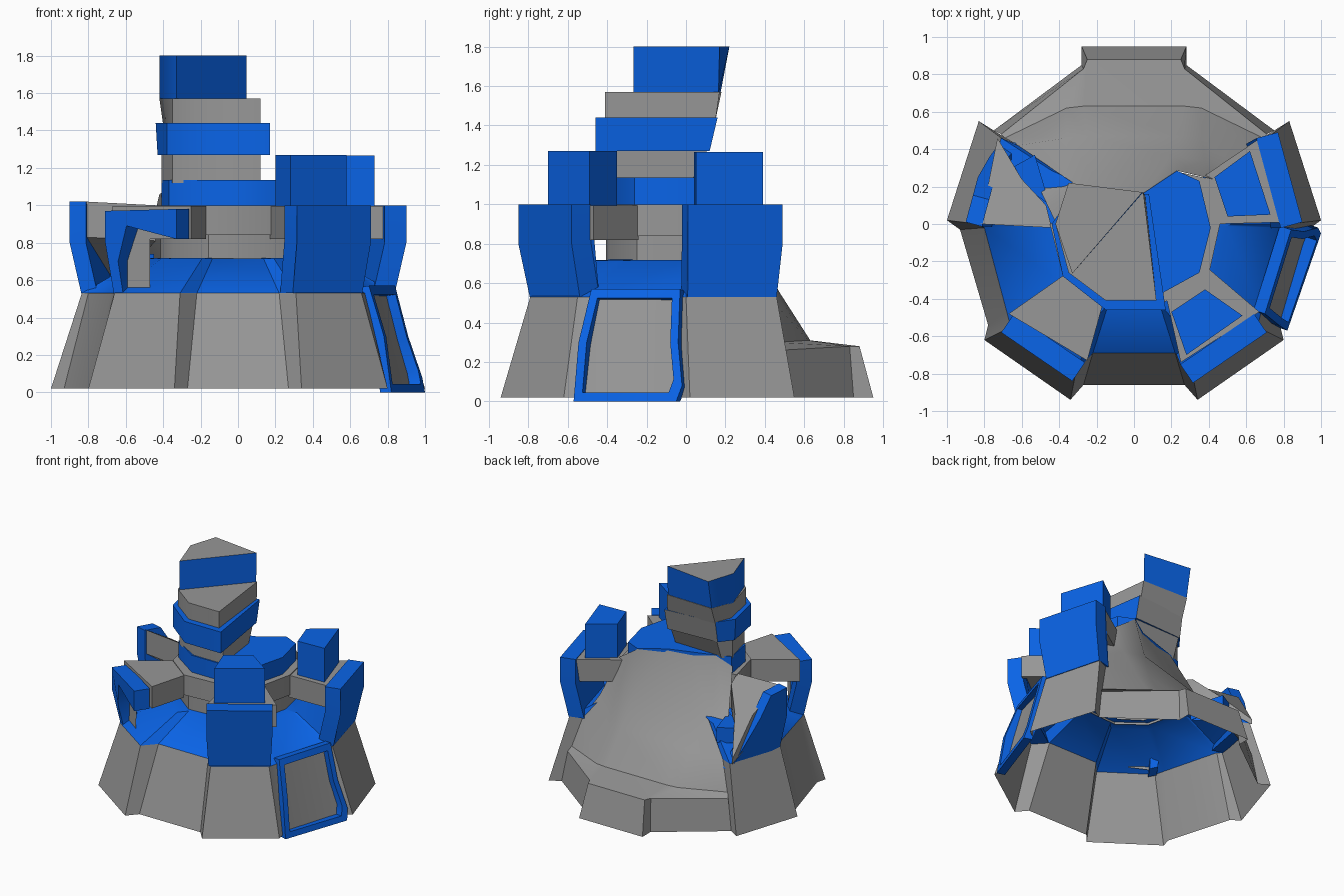
import bpy, bmesh, math
from mathutils import Vector

if "Cube" in bpy.data.objects:
    bpy.data.objects.remove(bpy.data.objects["Cube"])


def material(name, rgb):
    m = bpy.data.materials.new(name)
    m.diffuse_color = (*rgb, 1)
    m.use_nodes = True
    m.node_tree.nodes["Principled BSDF"].inputs["Base Color"].default_value = m.diffuse_color
    return m


GREY, BLUE = 0, 1
MATS = [material("stone grey", (0.31, 0.31, 0.31)), material("bright blue", (0.003, 0.13, 0.82))]


def build(name, verts, faces, mat, rule=None):
    """Mesh from points; rule(normal) may override the material of a face."""
    bm = bmesh.new()
    vs = [bm.verts.new(v) for v in verts]
    for f in faces:
        bm.faces.new([vs[i] for i in f])
    bmesh.ops.recalc_face_normals(bm, faces=bm.faces)
    bm.normal_update()
    for f in bm.faces:
        f.material_index = rule(f.normal) if rule else mat
    me = bpy.data.meshes.new(name)
    bm.to_mesh(me)
    bm.free()
    for m in MATS:
        me.materials.append(m)
    ob = bpy.data.objects.new(name, me)
    bpy.context.collection.objects.link(ob)
    return ob


def grid(name, rows, mat, rule=None):
    """Open sheet through rows of equal length."""
    n = len(rows[0])
    faces = [(r * n + i, r * n + i + 1, (r + 1) * n + i + 1, (r + 1) * n + i)
             for r in range(len(rows) - 1) for i in range(n - 1)]
    return build(name, [p for r in rows for p in r], faces, mat, rule)


def solid(name, bot, top, mat, rule=None, caps="bt"):
    """Walls between two matching outlines, with bottom (b) and top (t) caps."""
    n = len(bot)
    faces = [(i, (i + 1) % n, n + (i + 1) % n, n + i) for i in range(n)]
    if "b" in caps:
        faces.append(tuple(range(n))[::-1])
    if "t" in caps:
        faces.append(tuple(range(n, 2 * n)))
    return build(name, list(bot) + list(top), faces, mat, rule)


def prism(name, pts, z0, z1, mat, rule=None, low=None, caps="bt"):
    return solid(name, [(x, y, z0) for x, y in (low or pts)], [(x, y, z1) for x, y in pts], mat, rule, caps)


# --- fortress base: half outlines mirrored, open underneath and at the back
half_low = [(.27, -.86), (.34, -.94), (.80, -.62), (.78, -.54), (.93, -.03), (1.0, .02), (.83, .55), (.75, .50)]
half_top = [(.22, -.69), (.31, -.79), (.66, -.55), (.68, -.47), (.80, -.02), (.835, 0), (.71, .46), (.62, .42)]


def mirrored(half, z, s=1.0):
    full = [(-x, y) for x, y in reversed(half)] + half
    return [(x * s, y * s, z) for x, y in full]


low, top = mirrored(half_low, .02), mirrored(half_top, .53)
grid("base_wall", [low, top], GREY)
grid("sloped_roof", [top, mirrored(half_top, .715, .62), mirrored(half_top, .72, .46)], BLUE)

# --- back slope: low projecting block, then hollow rise to the keep
outer = [(.75, .50, .02), (.71, .48, .26), (.69, .46, .30), (.62, .42, .53)]
corner = [(.28, .85, .02), (.27, .83, .28), (.36, .62, .31), (.36, .46, .54)]
block = [(.28, .95, .02), (.25, .88, .28), (.27, .63, .31), (.25, .47, .56)]
rows = []
for r in zip(outer, corner, block):
    rows.append([(-x, y, z) for x, y, z in r] + list(reversed(r)))
rows.append([(-.51, .20, .68), (-.37, .20, .72), (-.20, .24, .75), (.20, .36, .80), (.38, .34, .78), (.54, .31, .70)])
rows.append([(-.42, .01, 1.06), (-.30, .05, 1.13), (-.12, .10, 1.13), (.06, .165, 1.13), (.23, .285, 1.13),
             (.42, .24, 1.0)])
grid("back_slope", rows, GREY)

# --- door frame on the right wall
loop = [Vector(p) for p in ((.82, -.57, 0), (1.0, -.05, 0), (.985, -.02, .08), (.91, -.04, .30),
                            (.84, -.03, .57), (.70, -.48, .57), (.78, -.545, .30))]
c = Vector((.86, -.29, .28))
inner = [c + (p - c) * .84 for p in loop]
back = Vector((-.06, .02, -.01))
n = len(loop)
rings = [loop, inner, [p + back for p in inner], [p + back for p in loop]]
for p in rings[2] + rings[3]:
    p.z = max(p.z, 0)
faces = [(a * n + i, a * n + (i + 1) % n, (a + 1) % 4 * n + (i + 1) % n, (a + 1) % 4 * n + i)
         for a in (0, 1, 3) for i in range(n)]
build("door_frame", [p for r in rings for p in r], faces, BLUE)


# --- flared tower shields at the corners
def shield(name, p, q, profile, thick=.12):
    p, q = Vector(p), Vector(q)
    d = q - p
    inward = Vector((-d.y, d.x)).normalized()
    if inward.dot(p + q) > 0:
        inward = -inward

    def side(t):
        out = []
        for u, z in profile:
            k = max(0, (.8 - z) / .27)
            v = p + d * (u + (.5 - u) * .06 * k) + inward * (t + .06 * k)
            out.append((v.x, v.y, z))
        return out
    return solid(name, side(0), side(thick), BLUE)


full = [(0, .53), (1, .53), (1, .8), (1, 1), (0, 1), (0, .8)]
shield("front_right_shield", (.315, -.85), (.71, -.58), full)
shield("right_shield", (.90, .01), (.77, .49), full)
# broken shields: one post with a lintel, one cut diagonally
shield("front_left_shield", (-.71, -.58), (-.33, -.84),
       [(0, .52), (.14, .50), (.14, .70), (.30, .89), (1, .82), (1, .98), (0, .97), (0, .8)])
shield("left_shield", (-.90, .01), (-.77, .49),
       [(0, .53), (1, .47), (.75, .66), (.5, .85), (.3, 1.0), (0, 1.02), (0, .8)], .09)

# --- grey bridges from the shields to the centre
for name, pts in {
    "front_right_bridge": [(.17, -.38), (.25, -.74), (.67, -.47), (.40, -.24)],
    "right_bridge": [(.44, 0), (.80, .01), (.66, .45), (.38, .26)],
    "front_left_bridge": [(-.17, -.44), (-.25, -.73), (-.67, -.48), (-.37, -.27)],
}.items():
    prism(name, pts, .82, .995, GREY)
ramp = [(-.82, 0, 1.02), (-.44, -.02, 1.0), (-.47, .10, .97), (-.60, .24, .82), (-.73, .46, .57), (-.77, .26, .86)]
solid("left_bridge", [(x, y, max(z - .19, .53)) for x, y, z in ramp], ramp, GREY)
prism("broken_roof_shard", [(-.69, .28), (-.53, .37), (-.45, .10)], .62, .74, BLUE, caps="t")
# inner panel behind the broken front left shield
grid("front_left_panel", [[(-.64, -.50, .53), (-.47, -.62, .55)], [(-.64, -.50, .84), (-.47, -.60, .84)]], GREY)

# --- blue turrets
prism("front_turret", [(.20, -.47), (.38, -.35), (.58, -.49), (.28, -.70)], .99, 1.27, BLUE, caps="t")
prism("right_turret", [(.43, .25), (.62, .39), (.73, .05), (.50, .04)], .99, 1.265, BLUE, caps="t")

# --- central keep: core, overhanging ring, blue drum
ring = [(-.17, -.44), (.16, -.42), (.40, -.27), (.46, 0), (.41, .24), (.23, .28), (.05, .16), (-.30, .06),
        (-.45, 0), (-.38, -.28)]
prism("keep_core", [(x * .92, y * .92) for x, y in ring], .70, .86, GREY, caps="")
prism("keep_ring", ring, .84, 1.0, GREY, caps="t")
prism("keep_drum", [(-.15, -.37), (.15, -.37), (.35, -.26), (.41, -.02), (.35, .23), (.23, .285), (.05, .165),
                    (-.30, .05), (-.41, .01), (-.37, -.22)], .99, 1.135, BLUE, caps="t")


# --- stepped column of grey and blue tiers, its back plain grey
def blue_front(nv):
    return GREY if nv.y > .75 else BLUE


prism("column_base", [(-.14, -.36), (.12, -.36), (.06, .11), (-.34, .10), (-.41, 0), (-.35, -.24)], 1.12, 1.28, GREY,
      low=[(-.14, -.36), (.12, -.36), (.07, .03), (-.34, .04), (-.41, 0), (-.35, -.24)], caps="")
prism("column_collar", [(-.15, -.46), (.17, -.46), (.08, .16), (-.35, .13), (-.44, 0), (-.38, -.28)], 1.27, 1.44,
      BLUE, blue_front,
      low=[(-.15, -.46), (.17, -.46), (.08, .12), (-.35, .10), (-.43, 0), (-.38, -.28)])
prism("column_middle", [(-.15, -.41), (.12, -.41), (.05, .17), (-.35, .18), (-.42, 0), (-.35, -.26)], 1.43, 1.57, GREY,
      low=[(-.15, -.41), (.12, -.41), (.06, .15), (-.35, .13), (-.40, 0), (-.35, -.26)], caps="t")
prism("column_top", [(-.33, -.265), (.045, .17), (-.35, .22), (-.42, 0)], 1.565, 1.8, BLUE,
      lambda nv: GREY if nv.z > .7 else BLUE,
      low=[(-.33, -.265), (.045, .165), (-.35, .175), (-.42, 0)], caps="t")

# --- soft shading with crisp edges
for ob in bpy.data.objects:
    ob.select_set(True)
    bpy.context.view_layer.objects.active = ob
bpy.ops.object.shade_smooth_by_angle(angle=math.radians(40))
